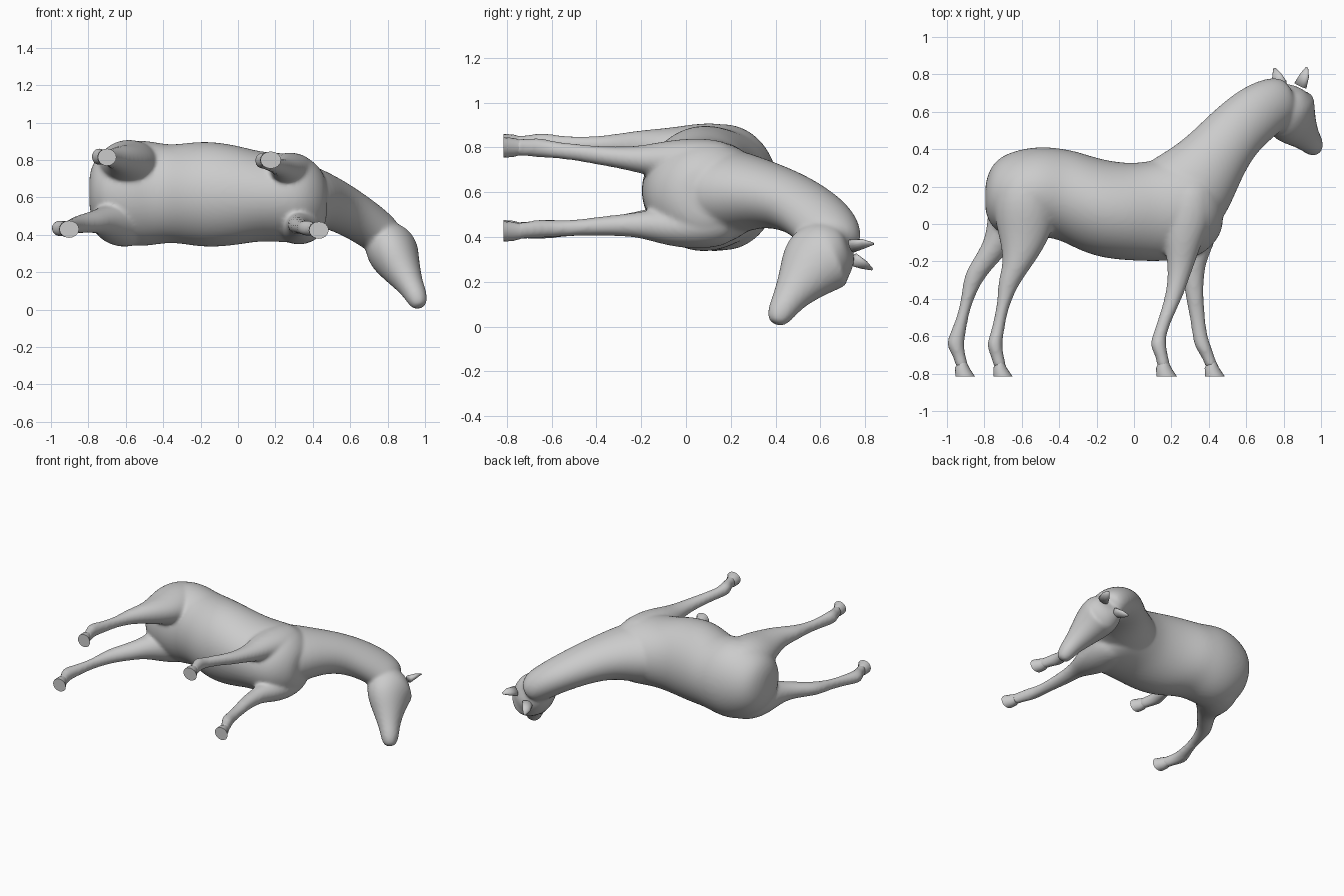
import bpy, bmesh, math
from mathutils import Vector

grey = bpy.data.materials.new("plain grey")
grey.diffuse_color = (0.6, 0.6, 0.6, 1)
RING = 16


def loft(bm, rings):
    """Skin a list of rings (lists of points) and cap both ends."""
    loops = [[bm.verts.new(p) for p in r] for r in rings]
    n = len(loops[0])
    for a, b in zip(loops, loops[1:]):
        for i in range(n):
            bm.faces.new((a[i], a[(i + 1) % n], b[(i + 1) % n], b[i]))
    for cap in (loops[0], loops[-1]):
        mid = bm.verts.new(sum((v.co for v in cap), Vector()) / n)
        for i in range(n):
            bm.faces.new((cap[i], cap[(i + 1) % n], mid))


def oval(c, u, v, grow=1.0, n=RING):
    c, u, v = Vector(c), Vector(u) * grow, Vector(v) * grow
    return [c + u * math.cos(2 * math.pi * i / n) + v * math.sin(2 * math.pi * i / n)
            for i in range(n)]


# grow makes up for the shrinking of the rounding and softening steps
def trunk_rings(rows, grow=1.03):
    # rows: x, lowest y, highest y, centre z, half width in z
    return [oval((x, (a + b) / 2, z), (0, (b - a) / 2, 0), (0, 0, h), grow) for x, a, b, z, h in rows]


def leg_rings(rows, grow=1.06):
    # rows: y, lowest x, highest x, centre z, half width in z
    return [oval(((a + b) / 2, y, z), ((b - a) / 2, 0, 0), (0, 0, h), grow) for y, a, b, z, h in rows]


def path_rings(rows, grow=1.03):
    # rows: centre, half depth, half width, sideways direction
    out = []
    for i, (c, d, w, s) in enumerate(rows):
        t = (Vector(rows[min(i + 1, len(rows) - 1)][0]) - Vector(rows[max(i - 1, 0)][0])).normalized()
        s = Vector(s)
        s = (s - t * s.dot(t)).normalized()
        out.append(oval(c, t.cross(s) * d, s * w, grow))
    return out


def finish(name, bm):
    bmesh.ops.recalc_face_normals(bm, faces=bm.faces)
    me = bpy.data.meshes.new(name)
    bm.to_mesh(me)
    bm.free()
    me.materials.append(grey)
    ob = bpy.data.objects.new(name, me)
    bpy.context.collection.objects.link(ob)
    return ob


trunk = [(-.795, .06, .22, .63, .10), (-.765, -.01, .31, .63, .175), (-.70, -.06, .37, .625, .235),
         (-.58, -.08, .405, .622, .285), (-.47, -.065, .412, .622, .278), (-.38, -.09, .40, .62, .26),
         (-.30, -.135, .385, .62, .265), (-.17, -.182, .34, .617, .285), (0, -.195, .317, .612, .265),
         (.13, -.198, .345, .605, .232), (.30, -.19, .37, .595, .24), (.40, -.14, .32, .59, .215),
         (.475, -.04, .2, .58, .13)]

# Neck bends sideways into the turned head
side, ears_dir = (0, 0, 1), (.84, .05, .54)
neck = [((.18, .10, .60), .25, .20, side), ((.30, .18, .60), .25, .20, side),
        ((.415, .335, .597), .185, .15, side), ((.525, .48, .557), .16, .13, side),
        ((.65, .59, .487), .158, .12, (.2, 0, 1)), ((.75, .645, .415), .145, .115, (.5, 0, .9)),
        ((.81, .65, .36), .13, .10, ears_dir)]
head = [((.825, .73, .36), .075, .085, ears_dir), ((.815, .68, .342), .135, .125, ears_dir),
        ((.82, .63, .325), .172, .138, ears_dir), ((.838, .572, .283), .168, .13, ears_dir),
        ((.882, .515, .20), .112, .098, ears_dir), ((.925, .46, .125), .074, .068, ears_dir),
        ((.952, .43, .075), .064, .06, ears_dir), ((.966, .408, .035), .05, .048, ears_dir),
        ((.973, .398, .014), .03, .03, ears_dir)]

hind_upper = [(.30, -.70, -.45, .74, .13), (.12, -.76, -.41, .765, .15), (-.05, -.72, -.44, .785, .10),
              (-.2, -.69, -.53, .805, .07), (-.3, -.725, -.605, .81, .05), (-.4, -.727, -.655, .81, .038),
              (-.5, -.745, -.685, .81, .036), (-.6, -.77, -.70, .815, .042), (-.65, -.79, -.708, .82, .045),
              (-.72, -.757, -.695, .815, .036), (-.77, -.75, -.68, .815, .04)]
hind_lower = [(.28, -.72, -.45, .50, .13), (.12, -.77, -.43, .475, .148), (0, -.78, -.53, .47, .10),
              (-.1, -.80, -.645, .475, .065), (-.2, -.865, -.72, .465, .052), (-.28, -.91, -.80, .455, .045),
              (-.4, -.922, -.86, .445, .036), (-.5, -.947, -.888, .44, .034), (-.6, -.988, -.905, .435, .04),
              (-.65, -1.005, -.912, .435, .042), (-.72, -.957, -.90, .43, .036), (-.77, -.955, -.88, .43, .04)]
fore_upper = [(.22, .16, .42, .71, .11), (.05, .14, .42, .742, .10), (-.1, .165, .36, .745, .08),
              (-.2, .18, .325, .745, .06), (-.3, .183, .29, .755, .046), (-.4, .165, .255, .765, .04),
              (-.5, .133, .205, .78, .036), (-.6, .10, .168, .79, .036), (-.65, .083, .17, .80, .044),
              (-.72, .125, .182, .80, .036), (-.77, .12, .20, .80, .04)]
fore_lower = [(.22, .20, .45, .48, .11), (.05, .19, .46, .445, .10), (-.1, .23, .43, .447, .08),
              (-.2, .268, .382, .455, .056), (-.3, .265, .37, .452, .046), (-.4, .28, .37, .448, .04),
              (-.5, .30, .378, .44, .034), (-.6, .315, .39, .437, .036), (-.66, .325, .413, .437, .042),
              (-.72, .372, .432, .43, .034), (-.77, .38, .455, .425, .04)]
legs = {"upper_hind": hind_upper, "lower_hind": hind_lower,
        "upper_fore": fore_upper, "lower_fore": fore_lower}

# Body, neck, head and legs fused into one smooth skin
bm = bmesh.new()
loft(bm, trunk_rings(trunk))
loft(bm, path_rings(neck))
loft(bm, path_rings(head))
for rows in legs.values():
    loft(bm, leg_rings(rows))
body = finish("horse_body", bm)
sub = body.modifiers.new("round", 'SUBSURF')
sub.levels = sub.render_levels = 2
fuse = body.modifiers.new("fuse", 'REMESH')
fuse.mode, fuse.voxel_size, fuse.use_smooth_shade = 'VOXEL', 0.011, True
soft = body.modifiers.new("soften", 'SMOOTH')
soft.factor, soft.iterations = 0.5, 9

# Hooves flare to a flat sole
for name, rows in legs.items():
    y, a, b, z, h = rows[-1]
    bm = bmesh.new()
    loft(bm, leg_rings([(-.74, a + .012, b - .014, z, .034), (-.77, a - .002, b, z, .042),
                        (-.815, a, b + .03, z, .046)], 1.0))
    hoof = finish(name + "_hoof", bm)
    for p in hoof.data.polygons:
        p.use_smooth = abs(p.normal.y) < .9

# Ears taper to a point
for name, base, mid, tip in (
        ("outer_ear", (.89, .74, .36), (.912, .795, .37), (.925, .838, .37)),
        ("inner_ear", (.785, .745, .30), (.762, .795, .275), (.75, .832, .255))):
    bm = bmesh.new()
    loft(bm, path_rings([(base, .026, .038, ears_dir), (mid, .016, .028, ears_dir),
                         (tip, .004, .007, ears_dir)], 1.0))
    ear = finish(name, bm)
    for p in ear.data.polygons:
        p.use_smooth = True
